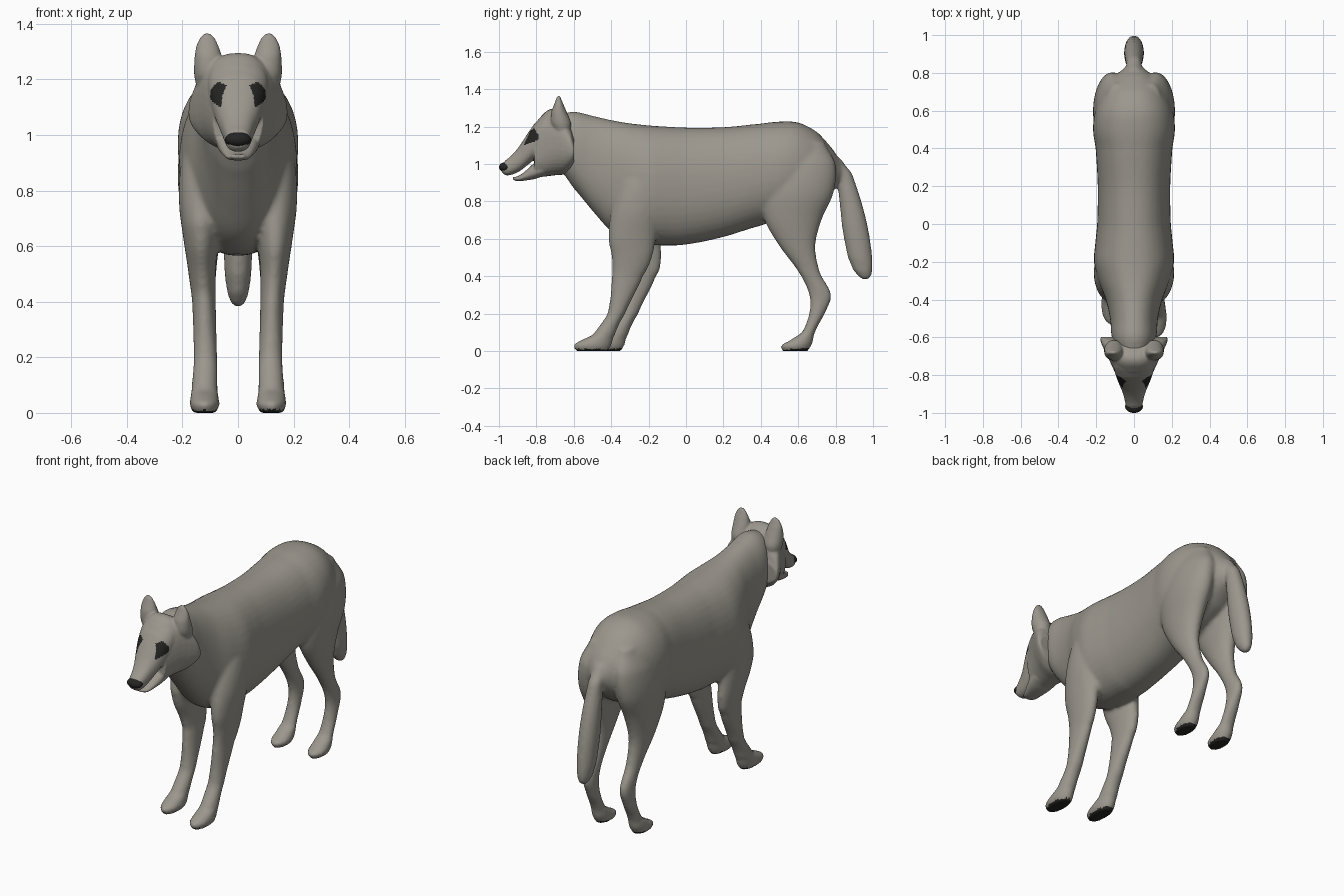
import bpy, bmesh, math
from mathutils import Vector


def material(name, rgb):
    m = bpy.data.materials.new(name)
    m.diffuse_color = (*rgb, 1)
    return m


FUR = material("grey fur", (0.33, 0.31, 0.27))
DARK = material("dark skin", (0.018, 0.018, 0.017))


def spline(rows, steps=6):
    """Catmull-Rom through rows of section values."""
    out = []
    for i in range(len(rows) - 1):
        p = [rows[max(0, min(len(rows) - 1, i + k))] for k in (-1, 0, 1, 2)]
        for s in range(steps):
            t = s / steps
            row = [0.5 * (2 * b + (c - a) * t + (2 * a - 5 * b + 4 * c - d) * t * t
                          + (3 * b - a - 3 * c + d) * t ** 3) for a, b, c, d in zip(*p)]
            row[0] = rows[i][0] + (rows[i + 1][0] - rows[i][0]) * t
            out.append(row)
    return out + [list(rows[-1])]


def loft(bm, rows, axis, side=1, shear=None, power=2.0, n=40):
    """Rows: position on axis, low/high of the other axis, low/high of x."""
    rings = []
    for t, a0, a1, x0, x1 in spline(rows):
        ring = []
        for k in range(n):
            c, s = math.cos(2 * math.pi * k / n), math.sin(2 * math.pi * k / n)
            c = math.copysign(abs(c) ** (2 / power), c)
            s = math.copysign(abs(s) ** (2 / power), s)
            x = ((x0 + x1) / 2 + (x1 - x0) / 2 * c) * side
            a = (a0 + a1) / 2 + (a1 - a0) / 2 * s
            if shear:
                a += shear(t)
            ring.append(bm.verts.new((x, a, t) if axis == 'z' else (x, t, a)))
        rings.append(ring)
    for r, q in zip(rings, rings[1:]):
        for k in range(n):
            bm.faces.new((r[k], r[(k + 1) % n], q[(k + 1) % n], q[k]))
    bm.faces.new(rings[0])
    bm.faces.new(rings[-1])


def sym(rows):
    return [(t, a0, a1, -h, h) for t, a0, a1, h in rows]


def finish(bm, name, voxel, smooth, rule):
    """Fuse the lofts into one skin and colour faces by a rule."""
    bmesh.ops.recalc_face_normals(bm, faces=bm.faces)
    me = bpy.data.meshes.new(name)
    bm.to_mesh(me)
    bm.free()
    ob = bpy.data.objects.new(name, me)
    bpy.context.collection.objects.link(ob)
    r = ob.modifiers.new("fuse", 'REMESH')
    r.mode = 'VOXEL'
    r.voxel_size = voxel
    s = ob.modifiers.new("soften", 'SMOOTH')
    s.factor = 0.5
    s.iterations = smooth
    dg = bpy.context.evaluated_depsgraph_get()
    new = bpy.data.meshes.new_from_object(ob.evaluated_get(dg))
    ob.modifiers.clear()
    ob.data = new
    new.materials.clear()
    new.materials.append(FUR)
    new.materials.append(DARK)
    for p in new.polygons:
        p.use_smooth = True
        p.material_index = 1 if rule(p.center, p.normal) else 0
    return ob


# torso and neck
bm = bmesh.new()
loft(bm, sym([
    (-0.68, 0.97, 1.265, 0.09), (-0.60, 0.87, 1.28, 0.118), (-0.50, 0.75, 1.258, 0.127),
    (-0.40, 0.64, 1.235, 0.150), (-0.30, 0.585, 1.218, 0.188), (-0.20, 0.568, 1.207, 0.212),
    (-0.10, 0.565, 1.20, 0.205), (0.0, 0.57, 1.195, 0.195), (0.20, 0.61, 1.197, 0.192),
    (0.40, 0.67, 1.216, 0.203), (0.50, 0.70, 1.227, 0.217), (0.60, 0.73, 1.222, 0.205),
    (0.70, 0.78, 1.172, 0.165), (0.78, 0.85, 1.085, 0.105), (0.85, 0.92, 0.99, 0.03)]),
    'y', power=2.2)

# front legs, the one at -x set slightly back
FRONT = [
    (0.0, -0.59, -0.415, 0.078, 0.163), (0.03, -0.603, -0.40, 0.066, 0.174),
    (0.05, -0.575, -0.393, 0.069, 0.172), (0.085, -0.50, -0.38, 0.073, 0.167),
    (0.20, -0.42, -0.325, 0.075, 0.160), (0.40, -0.397, -0.23, 0.080, 0.165),
    (0.50, -0.397, -0.182, 0.080, 0.178), (0.60, -0.415, -0.16, 0.072, 0.193),
    (0.75, -0.40, -0.13, 0.05, 0.212), (0.90, -0.36, -0.13, 0.04, 0.205),
    (1.05, -0.30, -0.16, 0.04, 0.165)]
loft(bm, FRONT, 'z')
loft(bm, FRONT, 'z', -1, lambda z: 0.07 * max(0, min(1, (0.68 - z) / 0.25)))

# hind legs
HIND = [
    (0.0, 0.515, 0.655, 0.08, 0.162), (0.03, 0.506, 0.67, 0.068, 0.174),
    (0.05, 0.545, 0.68, 0.071, 0.171), (0.10, 0.62, 0.69, 0.078, 0.163),
    (0.20, 0.658, 0.742, 0.084, 0.156), (0.30, 0.658, 0.777, 0.086, 0.154),
    (0.42, 0.602, 0.717, 0.083, 0.160), (0.56, 0.50, 0.692, 0.073, 0.18),
    (0.70, 0.42, 0.725, 0.05, 0.20), (0.85, 0.40, 0.79, 0.03, 0.217),
    (1.00, 0.42, 0.80, 0.02, 0.20), (1.12, 0.46, 0.74, 0.03, 0.15)]
for side in (1, -1):
    loft(bm, HIND, 'z', side)

# tail
loft(bm, sym([
    (0.383, 0.945, 0.975, 0.012), (0.395, 0.925, 0.988, 0.025), (0.43, 0.895, 0.997, 0.038),
    (0.50, 0.865, 0.996, 0.048), (0.65, 0.836, 0.975, 0.053), (0.80, 0.820, 0.938, 0.049),
    (0.95, 0.80, 0.888, 0.040), (1.03, 0.76, 0.83, 0.035)]), 'z')

finish(bm, "body", 0.011, 6, lambda c, n: c.z < 0.016 and n.z < -0.5)

# head with flared cheeks
bm = bmesh.new()
loft(bm, sym([
    (-0.598, 1.0, 1.14, 0.176), (-0.615, 0.97, 1.20, 0.178), (-0.65, 0.945, 1.262, 0.165),
    (-0.70, 0.94, 1.293, 0.141), (-0.74, 0.935, 1.287, 0.122), (-0.78, 0.93, 1.25, 0.104),
    (-0.81, 0.925, 1.215, 0.092)]), 'y', power=2.4)

# upper muzzle
loft(bm, sym([
    (-0.75, 1.06, 1.27, 0.11), (-0.81, 1.025, 1.216, 0.094), (-0.85, 0.992, 1.158, 0.078),
    (-0.89, 0.962, 1.097, 0.061), (-0.93, 0.944, 1.05, 0.05), (-0.965, 0.94, 1.02, 0.042),
    (-0.985, 0.955, 1.0, 0.03)]), 'y', power=2.4)

# lower jaw
loft(bm, sym([
    (-0.76, 0.935, 1.02, 0.08), (-0.81, 0.92, 1.005, 0.072), (-0.86, 0.912, 0.962, 0.056),
    (-0.90, 0.908, 0.935, 0.042), (-0.925, 0.915, 0.931, 0.025)]), 'y', power=2.4)

# ears
for side in (1, -1):
    loft(bm, [
        (1.17, -0.70, -0.62, 0.07, 0.15), (1.22, -0.722, -0.615, 0.056, 0.158),
        (1.28, -0.72, -0.638, 0.058, 0.156), (1.32, -0.705, -0.655, 0.070, 0.150),
        (1.35, -0.694, -0.668, 0.084, 0.137), (1.365, -0.687, -0.674, 0.098, 0.124)],
        'z', side)

# eye patches: faces inside a side-view outline
EYE = [(-0.868, 1.10), (-0.832, 1.178), (-0.812, 1.192), (-0.788, 1.155), (-0.792, 1.128)]


def in_eye(c, n):
    if abs(c.x) < 0.03:
        return False
    for (y0, z0), (y1, z1) in zip(EYE, EYE[1:] + EYE[:1]):
        if (y1 - y0) * (c.z - z0) - (z1 - z0) * (c.y - y0) > 0:
            return False
    return True


finish(bm, "head", 0.006, 4, in_eye)

# nose
bpy.ops.mesh.primitive_uv_sphere_add(segments=32, ring_count=16, location=(0, -0.966, 0.983))
nose = bpy.context.object
nose.name = "nose"
nose.scale = (0.047, 0.034, 0.027)
nose.data.materials.append(DARK)
bpy.ops.object.shade_smooth()
